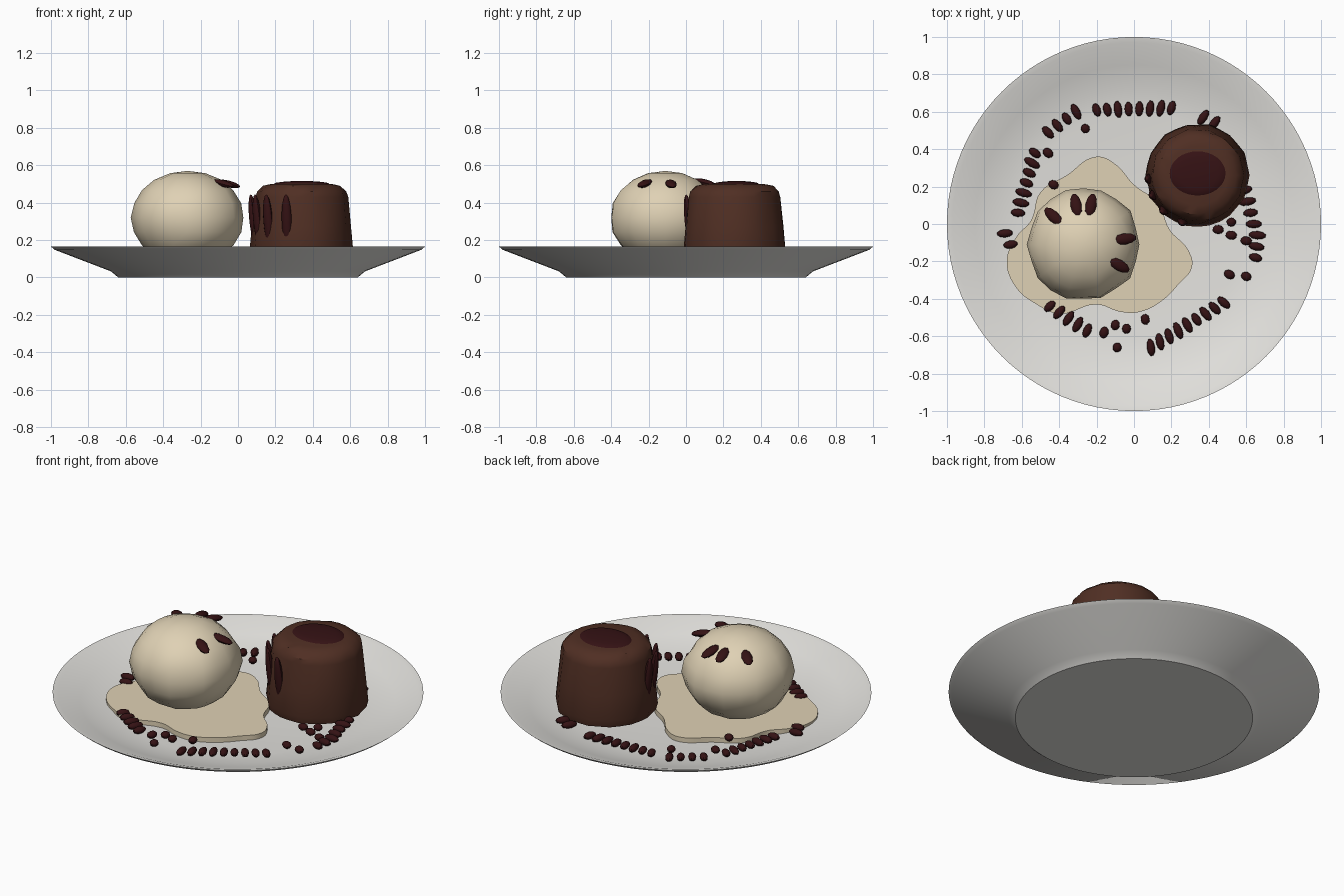
import bpy
import bmesh
import math
import random
from mathutils import Matrix, Vector

random.seed(4)
if "Cube" in bpy.data.objects:
    bpy.data.objects.remove(bpy.data.objects["Cube"])


def material(name, rgb):
    mat = bpy.data.materials.new(name)
    mat.use_nodes = True
    color = (*rgb, 1)
    mat.diffuse_color = color
    mat.node_tree.nodes["Principled BSDF"].inputs["Base Color"].default_value = color
    return mat


china = material("china_white", (0.77, 0.76, 0.73))
cream = material("vanilla_cream", (0.74, 0.64, 0.46))
chocolate = material("chocolate_brown", (0.08, 0.028, 0.017))
berry = material("dark_berry", (0.035, 0.006, 0.007))


def finish(obj, mat, angle=35):
    obj.data.materials.clear()
    obj.data.materials.append(mat)
    bpy.ops.object.select_all(action="DESELECT")
    obj.select_set(True)
    bpy.context.view_layer.objects.active = obj
    bpy.ops.object.shade_smooth_by_angle(angle=math.radians(angle))
    return obj


def mesh_object(name, bm, mat, angle=35):
    bmesh.ops.recalc_face_normals(bm, faces=bm.faces)
    mesh = bpy.data.meshes.new(name)
    bm.to_mesh(mesh)
    bm.free()
    obj = bpy.data.objects.new(name, mesh)
    bpy.context.collection.objects.link(obj)
    return finish(obj, mat, angle)


def lathe(name, profile, segments, mat, center=(0, 0), bump=None, angle=35):
    """Spin (radius, z) points around z; bump(ring, angle) scales each radius."""
    bm = bmesh.new()
    rings = []
    for i, (r, z) in enumerate(profile):
        if r == 0:
            rings.append([bm.verts.new((*center, z))] * segments)
            continue
        ring = []
        for k in range(segments):
            a = math.tau * k / segments
            rr = r * (bump(i, a) if bump else 1)
            ring.append(bm.verts.new((center[0] + rr * math.cos(a),
                                      center[1] + rr * math.sin(a), z)))
        rings.append(ring)
    for low, high in zip(rings, rings[1:]):
        for k in range(segments):
            n = (k + 1) % segments
            corners = list(dict.fromkeys((low[k], low[n], high[n], high[k])))
            bm.faces.new(corners)
    return mesh_object(name, bm, mat, angle)


def add_pod(bm, position, size, rotation, u=10, v=6):
    matrix = (Matrix.Translation(position) @ rotation
              @ Matrix.Diagonal((*size, 1)))
    bmesh.ops.create_uvsphere(bm, u_segments=u, v_segments=v, radius=1, matrix=matrix)


# Plate: shallow dish with a flat foot and a thin rim
inner = [(1, 0.165), (0.97, 0.16), (0.85, 0.115), (0.72, 0.08), (0.6, 0.065), (0, 0.06)]
outer = [(0, 0), (0.64, 0), (0.68, 0.033), (0.98, 0.148)]
lathe("plate", outer + inner, 96, china, angle=25)


def plate_height(r):
    for (r1, z1), (r0, z0) in zip(inner, inner[1:]):
        if r >= r0:
            return z0 + (z1 - z0) * (r - r0) / (r1 - r0)


# Melted cream puddle: closed smooth outline with a little thickness
outline = [(-0.2, 0.36), (-0.1, 0.32), (0, 0.21), (0.13, 0.11), (0.19, -0.03),
           (0.29, -0.14), (0.31, -0.23), (0.24, -0.32), (0.15, -0.41), (0.03, -0.47),
           (-0.07, -0.47), (-0.2, -0.43), (-0.4, -0.48), (-0.52, -0.43), (-0.63, -0.34),
           (-0.68, -0.2), (-0.63, -0.07), (-0.55, 0.02), (-0.5, 0.17), (-0.36, 0.26)]
curve = bpy.data.curves.new("cream_puddle", "CURVE")
curve.dimensions = "2D"
curve.fill_mode = "BOTH"
curve.extrude = 0.016
curve.resolution_u = 6
spline = curve.splines.new("BEZIER")
spline.bezier_points.add(len(outline) - 1)
spline.use_cyclic_u = True
for point, (x, y) in zip(spline.bezier_points, outline):
    point.co = (x, y, 0)
    point.handle_left_type = point.handle_right_type = "AUTO"
puddle = bpy.data.objects.new("cream_puddle", curve)
puddle.location.z = 0.076
bpy.context.collection.objects.link(puddle)
bpy.ops.object.select_all(action="DESELECT")
puddle.select_set(True)
bpy.context.view_layer.objects.active = puddle
bpy.ops.object.convert(target="MESH")
finish(bpy.context.view_layer.objects.active, cream)

# Ice cream scoop: squashed ball with soft irregular ribs
scoop_center = Vector((-0.27, -0.11, 0.32))
scoop_r, scoop_h = 0.3, 0.25
steps = 10
ball = []
for i in range(steps + 1):
    t = math.pi * i / steps
    r = scoop_r * math.sin(t) if 0 < i < steps else 0
    ball.append((r, scoop_center.z - scoop_h * math.cos(t)))
lathe("ice_cream_scoop", ball, 20, cream, scoop_center.xy,
      lambda i, a: 1 + 0.015 * math.cos(10 * a) + random.uniform(-0.02, 0.02))

# Chocolate cake: tapered drum with a rough top rim
cake_center = Vector((0.34, 0.26))
cake_profile = [(0, 0.09), (0.265, 0.09), (0.275, 0.13), (0.262, 0.27), (0.246, 0.43),
                (0.236, 0.46), (0.205, 0.49), (0.16, 0.5), (0, 0.505)]
lathe("chocolate_cake", cake_profile, 28, chocolate, cake_center,
      lambda i, a: 1 + 0.008 * math.cos(14 * a) + random.uniform(-0.012, 0.012) * (1 + (i > 4)))

# Sauce pool on top of the cake
pool = bmesh.new()
add_pod(pool, (0.34, 0.27, 0.5), (0.15, 0.12, 0.016), Matrix.Identity(4), 32, 8)
mesh_object("cake_sauce_pool", pool, berry)

# Sauce drips down the side of the cake
drips = bmesh.new()
for degrees in (184, 204, 226, 252):
    a = math.radians(degrees)
    lean = Matrix.Rotation(a, 4, "Z") @ Matrix.Rotation(math.radians(6), 4, "Y")
    spot = (cake_center.x + 0.258 * math.cos(a), cake_center.y + 0.258 * math.sin(a), 0.305)
    add_pod(drips, spot, (0.022, 0.028, 0.14), lean, 12, 10)
mesh_object("cake_sauce_drips", drips, berry)

# Seeds resting on the scoop, pointing away from its top
seeds = bmesh.new()
for x, y in ((-0.43, 0.04), (-0.31, 0.1), (-0.23, 0.1), (-0.05, -0.08), (-0.08, -0.22)):
    d = Vector((x, y)) - scoop_center.xy
    z = scoop_center.z + scoop_h * math.sqrt(1 - (d.length / scoop_r) ** 2)
    turn = (Matrix.Rotation(math.atan2(d.y, d.x), 4, "Z")
            @ Matrix.Rotation(math.radians(14), 4, "Y"))
    add_pod(seeds, (x, y, z + 0.012), (0.066, 0.03, 0.018), turn)
mesh_object("scoop_seeds", seeds, berry)

# Sauce drops around the plate: even rows, then loose round ones
rows = [((-0.2, 0.61), (0.2, 0.62), 8), ((-0.46, 0.49), (-0.31, 0.6), 4),
        ((-0.53, 0.38), (-0.62, 0.06), 7), ((0.48, -0.42), (0.09, -0.66), 9),
        ((-0.25, -0.57), (-0.45, -0.44), 5), ((0.59, 0.18), (0.64, 0), 4),
        ((0.66, -0.06), (0.65, -0.18), 3), ((-0.69, -0.05), (-0.66, -0.11), 2),
        ((0.37, 0.57), (0.43, 0.54), 2)]
loose = [(-0.26, 0.51), (-0.46, 0.38), (-0.43, 0.21), (0.52, 0.01), (0.45, -0.03),
         (0.52, -0.06), (0.6, -0.09), (0.51, -0.27), (0.6, -0.28), (0.06, -0.51),
         (-0.1, -0.54), (-0.04, -0.56), (-0.16, -0.58), (-0.09, -0.66)]
drops = bmesh.new()


def add_drop(x, y, length, width):
    z = max(plate_height(math.hypot(x, y)) + 0.015, 0.092)
    turn = Matrix.Rotation(math.atan2(y, x), 4, "Z")
    add_pod(drops, (x, y, z), (length, width, 0.02), turn)


for start, end, count in rows:
    for k in range(count):
        x, y = Vector(start).lerp(Vector(end), k / (count - 1))
        add_drop(x, y, random.uniform(0.036, 0.048), 0.022)
for x, y in loose:
    add_drop(x, y, random.uniform(0.022, 0.032), 0.024)
mesh_object("sauce_drops", drops, berry)
